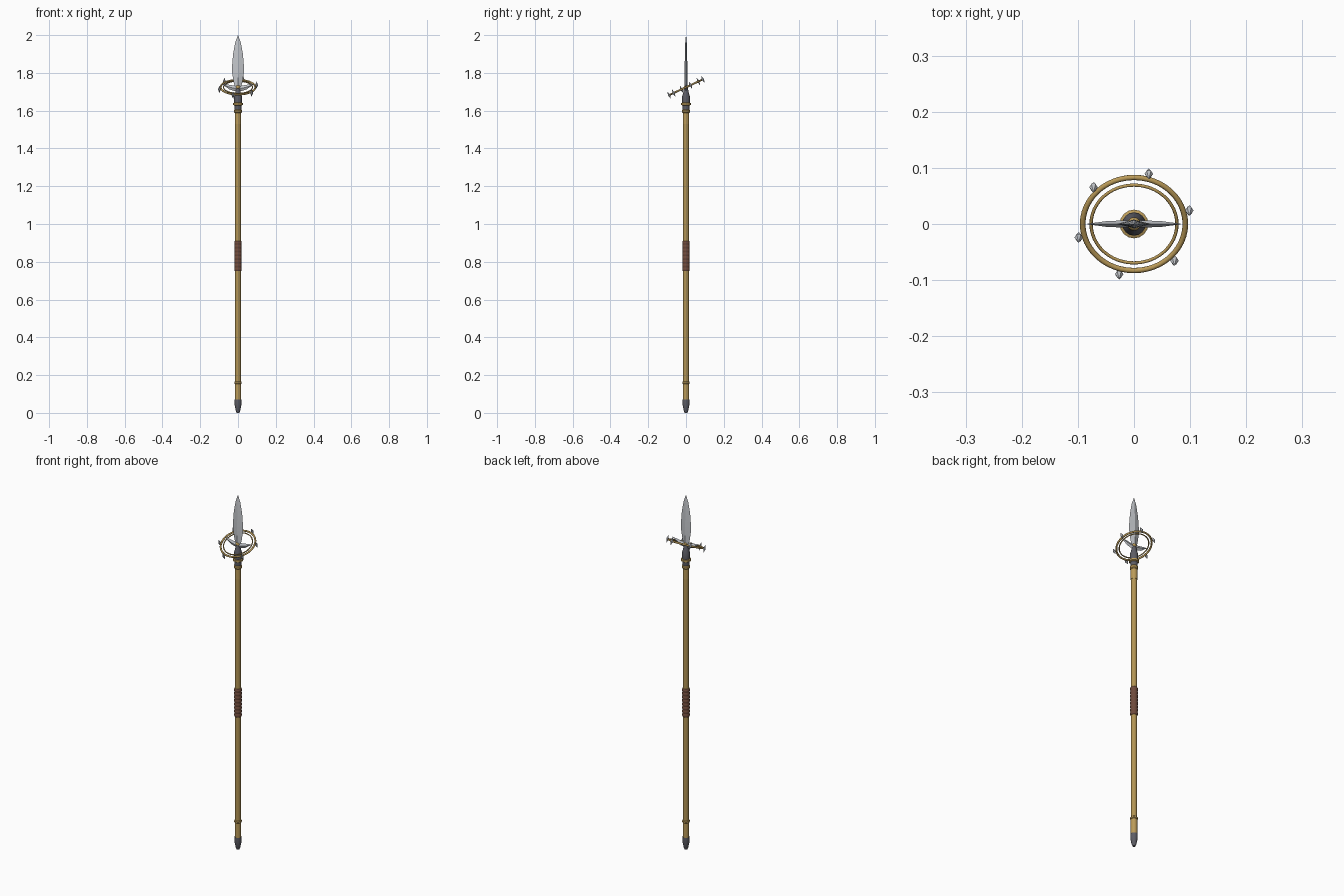
import bpy, bmesh, math
from mathutils import Matrix, Vector

if "Cube" in bpy.data.objects:
    bpy.data.objects.remove(bpy.data.objects["Cube"])

def mat(name, rgb):
    m = bpy.data.materials.new(name)
    m.diffuse_color = (*rgb, 1)
    m.use_nodes = True
    m.node_tree.nodes["Principled BSDF"].inputs["Base Color"].default_value = m.diffuse_color
    return m

GOLD = mat("gold", (0.50, 0.33, 0.10))
WOOD = mat("shaft_tan", (0.45, 0.30, 0.09))
LEATHER = mat("leather", (0.16, 0.07, 0.045))
STEEL = mat("steel", (0.55, 0.57, 0.60))
DARK = mat("dark_iron", (0.11, 0.11, 0.13))
TILT = Matrix.Translation((0, 0, 1.724)) @ Matrix.Rotation(math.radians(25), 4, 'X')

def finish(name, bm, material, angle=35, matrix=None):
    bmesh.ops.recalc_face_normals(bm, faces=bm.faces)
    me = bpy.data.meshes.new(name)
    bm.to_mesh(me)
    bm.free()
    if matrix:
        me.transform(matrix)
    me.materials.append(material)
    ob = bpy.data.objects.new(name, me)
    bpy.context.collection.objects.link(ob)
    if angle:
        bpy.ops.object.select_all(action='DESELECT')
        ob.select_set(True)
        bpy.context.view_layer.objects.active = ob
        bpy.ops.object.shade_smooth_by_angle(angle=math.radians(angle))
    return ob

def lathe(name, profile, material, sides=16, angle=35, matrix=None):
    """Turn (radius, z) points around z, closing both ends."""
    bm = bmesh.new()
    rings = [[bm.verts.new((r * math.cos(2 * math.pi * i / sides),
                            r * math.sin(2 * math.pi * i / sides), z))
              for i in range(sides)] for r, z in profile]
    for a, b in zip(rings, rings[1:]):
        for i in range(sides):
            j = (i + 1) % sides
            bm.faces.new((a[i], a[j], b[j], b[i]))
    bm.faces.new(rings[0])
    bm.faces.new(rings[-1])
    return finish(name, bm, material, angle, matrix)

def torus(name, major, minor, material, matrix, seg=48, sides=8):
    bm = bmesh.new()
    rings = []
    for i in range(seg):
        a = 2 * math.pi * i / seg
        ring = []
        for k in range(sides):
            t = 2 * math.pi * k / sides
            r = major + minor * math.cos(t)
            ring.append(bm.verts.new((r * math.cos(a), r * math.sin(a), minor * math.sin(t))))
        rings.append(ring)
    for i in range(seg):
        a, b = rings[i], rings[(i + 1) % seg]
        for k in range(sides):
            m = (k + 1) % sides
            bm.faces.new((a[k], b[k], b[m], a[m]))
    return finish(name, bm, material, 60, matrix)

# Shaft and butt
lathe("shaft", [(0.0155, 0.05), (0.0155, 1.62)], WOOD)
lathe("butt_spike", [(0.007, 0), (0.012, 0.012), (0.0185, 0.045), (0.0185, 0.07)], DARK)
lathe("butt_ferrule", [(0.0165, 0.07), (0.0165, 0.155)], GOLD)
lathe("butt_band", [(0.017, 0.153), (0.0195, 0.156), (0.0195, 0.163), (0.017, 0.166)], GOLD)

# Wrapped leather grip
grip = [(0.016, 0.75)]
for i in range(8):
    z = 0.75 + i * 0.02
    grip += [(0.0175, z + 0.001), (0.0198, z + 0.006), (0.0198, z + 0.014), (0.0175, z + 0.019)]
lathe("grip", grip + [(0.016, 0.91)], LEATHER)

# Upper ferrule, collars and socket
lathe("upper_ferrule", [(0.0168, 1.53), (0.0168, 1.60)], GOLD)
lathe("upper_band", [(0.017, 1.587), (0.021, 1.592), (0.021, 1.602), (0.017, 1.607)], GOLD)
lathe("socket", [(0.018, 1.605), (0.019, 1.63), (0.021, 1.645), (0.0205, 1.675),
                 (0.016, 1.69), (0.009, 1.725)], DARK)
lathe("socket_collar", [(0.019, 1.627), (0.0255, 1.631), (0.0255, 1.64), (0.019, 1.644)], GOLD)

# Leaf blade with diamond cross-section: (half width, half thickness, z)
sections = [(0.009, 0.007, 1.685), (0.012, 0.008, 1.71), (0.023, 0.008, 1.75),
            (0.031, 0.0075, 1.80), (0.031, 0.007, 1.84), (0.026, 0.006, 1.90),
            (0.015, 0.004, 1.96), (0.0005, 0.0005, 2.0)]
bm = bmesh.new()
loops = [[bm.verts.new(p) for p in ((w, 0, z), (0, t, z), (-w, 0, z), (0, -t, z))]
         for w, t, z in sections]
for a, b in zip(loops, loops[1:]):
    for i in range(4):
        j = (i + 1) % 4
        bm.faces.new((a[i], a[j], b[j], b[i]))
bm.faces.new(loops[0])
bm.faces.new(loops[-1])
finish("blade", bm, STEEL, 20)

# Pair of pointed side lugs, ridged along the middle
for name, s in (("right_lug", 1), ("left_lug", -1)):
    outline = [(0.004, 1.70), (0.045, 1.712), (0.086, 1.742), (0.045, 1.737), (0.004, 1.73)]
    bm = bmesh.new()
    rim = [bm.verts.new((s * x, 0, z)) for x, z in outline]
    for side in (-1, 1):
        root = bm.verts.new((s * 0.004, side * 0.007, 1.715))
        mid = bm.verts.new((s * 0.05, side * 0.005, 1.726))
        for f in ((rim[0], rim[1], mid, root), (rim[1], rim[2], mid),
                  (rim[2], rim[3], mid), (rim[3], rim[4], root, mid)):
            bm.faces.new(f)
    finish(name, bm, STEEL, 0)

# Tilted double ring
torus("outer_ring", 0.0915, 0.005, GOLD, TILT)
torus("inner_ring", 0.0765, 0.003, GOLD, TILT)

# Six double-pointed studs around the ring
for i in range(6):
    a = math.radians(15 + 60 * i)
    spot = TILT @ Matrix.Translation((0.102 * math.cos(a), 0.102 * math.sin(a), 0))
    lathe(f"stud_{i + 1}", [(0.0004, -0.021), (0.0075, 0), (0.0004, 0.021)], STEEL, 6, 0, spot)

# Gold boss through the blade root
bm = bmesh.new()
bmesh.ops.create_uvsphere(bm, u_segments=16, v_segments=10, radius=0.012)
finish("boss", bm, GOLD, 60, Matrix.Translation((0, 0, 1.724)))
